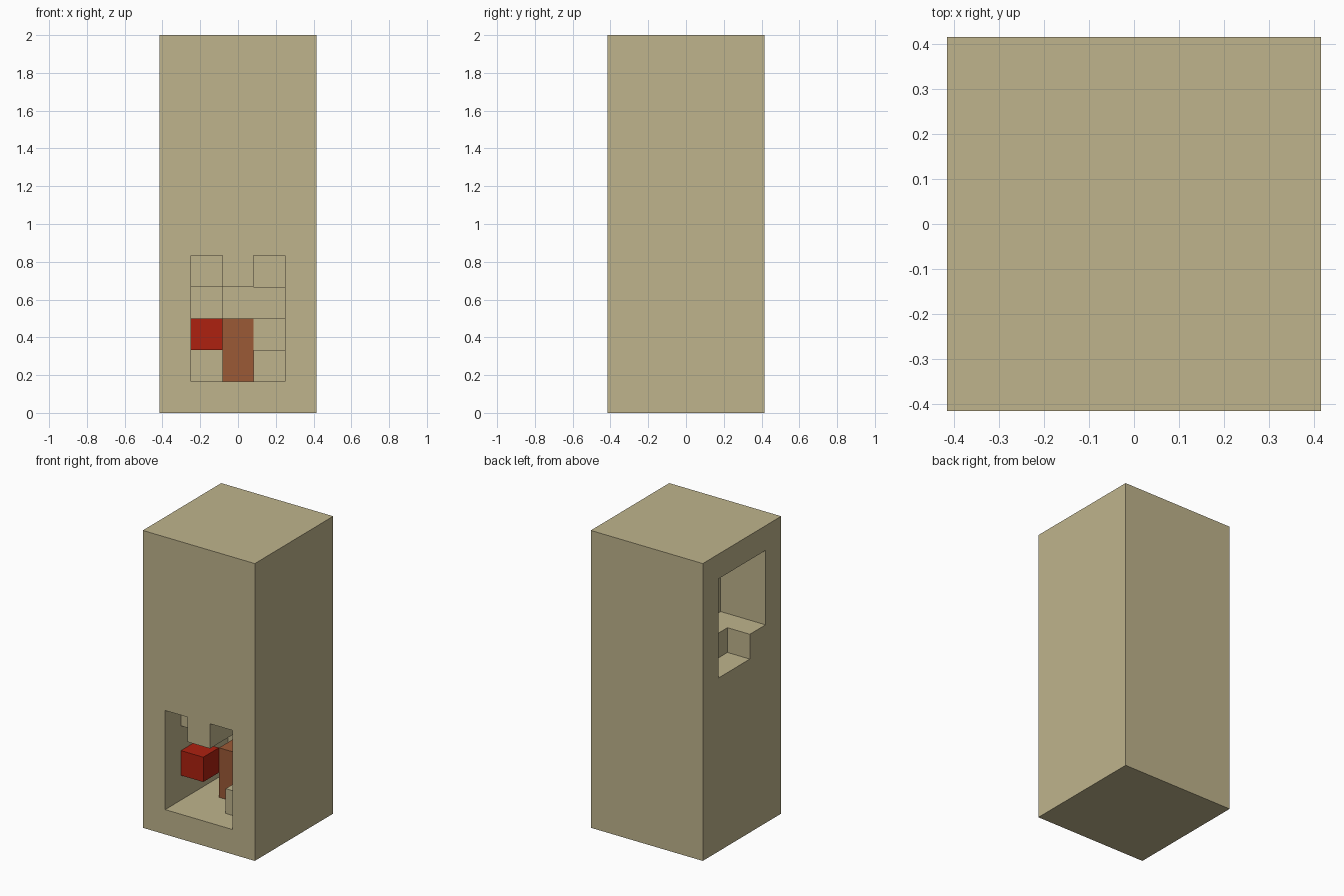
import bpy, bmesh
from math import radians
from mathutils import Vector

cube = bpy.data.objects.get("Cube")
if cube:
    bpy.data.objects.remove(cube, do_unlink=True)

WIDE, HIGH = 5, 12          # tower size in blocks
UNIT = 2 / HIGH             # edge of one block


def material(name, color):
    mat = bpy.data.materials.new(name)
    mat.use_nodes = True
    mat.diffuse_color = color
    bsdf = mat.node_tree.nodes["Principled BSDF"]
    bsdf.inputs["Base Color"].default_value = color
    bsdf.inputs["Roughness"].default_value = 0.9
    return mat


def box(xs, ys, zs):
    """All cells between the inclusive ends given for each axis."""
    return {(x, y, z) for x in range(xs[0], xs[1] + 1)
            for y in range(ys[0], ys[1] + 1)
            for z in range(zs[0], zs[1] + 1)}


def block_object(name, cells, mat):
    """Join cells into one mesh that keeps only the exposed sides."""
    bm = bmesh.new()
    for cell in cells:
        for axis in range(3):
            for side in (0, 1):
                step = [0, 0, 0]
                step[axis] = 2 * side - 1
                if tuple(c + s for c, s in zip(cell, step)) in cells:
                    continue
                u, v = (axis + 1) % 3, (axis + 2) % 3
                ring = []
                for a, b in ((0, 0), (1, 0), (1, 1), (0, 1)):
                    p = Vector(cell)
                    p[axis] += side
                    p[u] += a
                    p[v] += b
                    p -= Vector((WIDE / 2, WIDE / 2, 0))
                    ring.append(bm.verts.new(p * UNIT))
                bm.faces.new(ring if side else ring[::-1])
    bmesh.ops.remove_doubles(bm, verts=bm.verts, dist=UNIT / 100)
    bmesh.ops.dissolve_limit(bm, angle_limit=radians(1),
                             verts=bm.verts, edges=bm.edges)
    mesh = bpy.data.meshes.new(name)
    bm.to_mesh(mesh)
    bm.free()
    mesh.materials.append(mat)
    obj = bpy.data.objects.new(name, mesh)
    bpy.context.collection.objects.link(obj)


stone = material("sandstone", (0.52, 0.455, 0.262, 1))
red = material("red", (0.42, 0.015, 0.005, 1))
brown = material("brown", (0.33, 0.102, 0.037, 1))

# Hollow shell with walls one block thick
tower = box((0, 4), (0, 4), (0, 11)) - box((1, 3), (1, 3), (1, 10))

# Front doorway with a hanging middle block
tower -= box((1, 3), (0, 0), (1, 4)) - {(2, 0, 4)}

# Side window with a raised sill at its front end
tower -= box((0, 0), (1, 3), (7, 10)) - {(0, 1, 7)}

# Winding stair: rising flight, back landing, front landing, second flight
for level in (0, 4):
    tower |= {(3, n, n + level) for n in (1, 2, 3)}
tower |= {(2, 3, 3)}
tower |= box((1, 1), (1, 3), (4, 4)) | {(2, 1, 4)}

# Upper floor and the partition standing on it
tower |= box((1, 2), (1, 3), (7, 7))
tower |= box((2, 2), (1, 1), (8, 10))

block_object("tower", tower, stone)
block_object("wall_block", {(1, 1, 2)}, red)
block_object("center_post", box((2, 2), (2, 2), (1, 2)), brown)
